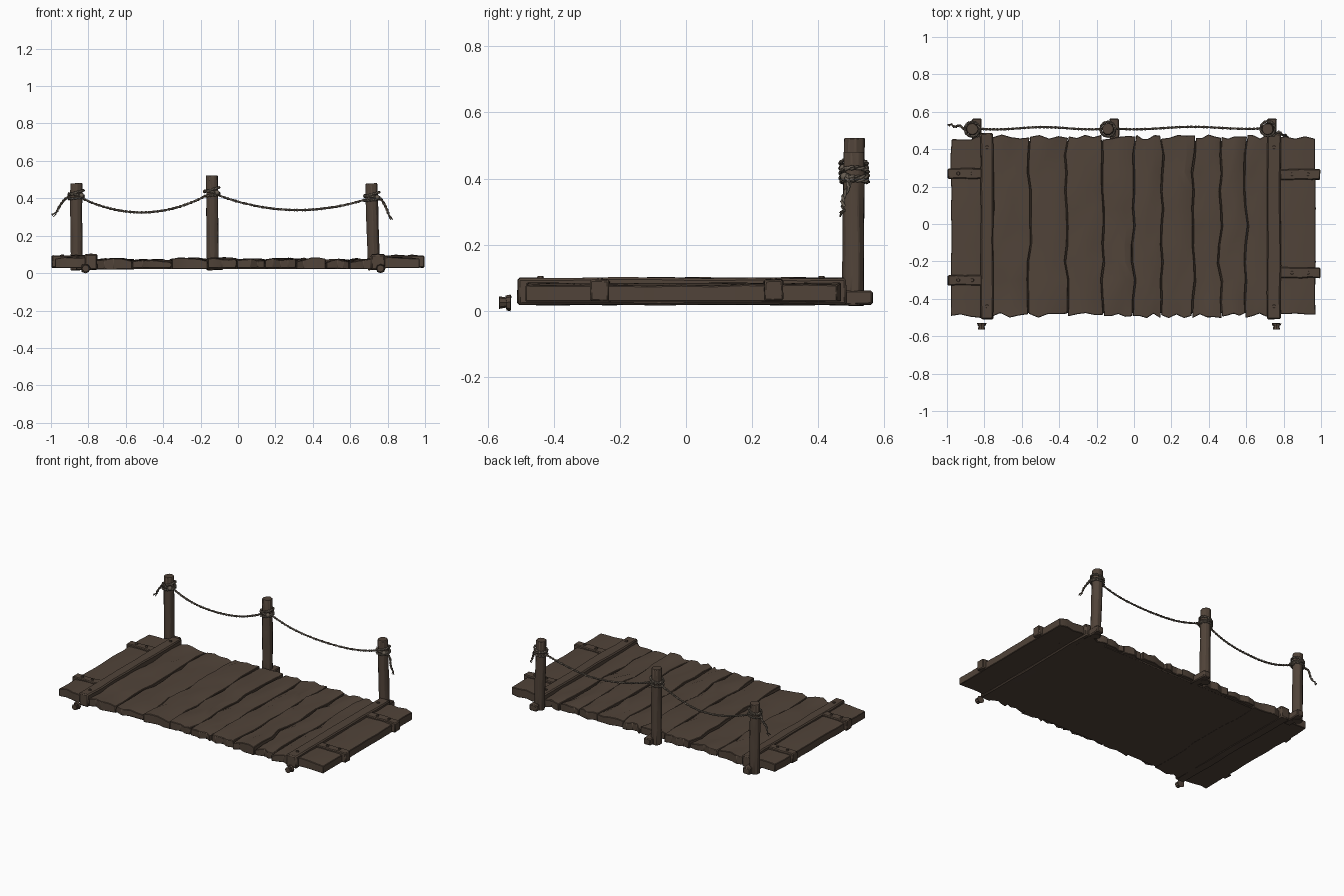
import bpy, bmesh, math, random
from mathutils import Vector, Matrix

random.seed(4)
if "Cube" in bpy.data.objects:
    bpy.data.objects.remove(bpy.data.objects["Cube"])


def material(name, color):
    m = bpy.data.materials.new(name)
    m.use_nodes = True
    m.diffuse_color = color
    m.node_tree.nodes["Principled BSDF"].inputs["Base Color"].default_value = color
    return m


WOOD = material("weathered_wood", (0.082, 0.057, 0.041, 1))
ROPE = material("rope_fibre", (0.135, 0.11, 0.085, 1))


def rnd(a):
    return random.uniform(-a, a)


def finish(bm, name, mat, bevel=0.0, angle=35):
    bmesh.ops.recalc_face_normals(bm, faces=bm.faces)
    me = bpy.data.meshes.new(name)
    bm.to_mesh(me)
    bm.free()
    ob = bpy.data.objects.new(name, me)
    bpy.context.collection.objects.link(ob)
    me.materials.append(mat)
    if bevel:
        mod = ob.modifiers.new("worn_edges", "BEVEL")
        mod.width, mod.segments, mod.limit_method = bevel, 1, "ANGLE"
    bpy.ops.object.select_all(action="DESELECT")
    ob.select_set(True)
    bpy.context.view_layer.objects.active = ob
    bpy.ops.object.shade_smooth_by_angle(angle=math.radians(angle))
    return ob


def beam(name, lo, hi, cuts=0, wobble=0.0, bevel=0.005):
    """Roughly hewn box between two corners."""
    lo, hi = Vector(lo), Vector(hi)
    bm = bmesh.new()
    bmesh.ops.create_cube(bm, size=1)
    if cuts:
        axis = max(range(3), key=lambda i: hi[i] - lo[i])
        edges = [e for e in bm.edges if abs(e.verts[0].co[axis] - e.verts[1].co[axis]) > 0.5]
        bmesh.ops.subdivide_edges(bm, edges=edges, cuts=cuts)
    for v in bm.verts:
        v.co = Vector(((lo[i] + hi[i]) / 2 + v.co[i] * (hi[i] - lo[i]) + rnd(wobble)) for i in range(3))
    return finish(bm, name, WOOD, bevel)


def cylinder(name, base, top, r1, r2, sides=8, wobble=0.0, bevel=0.0, cuts=0):
    base, top = Vector(base), Vector(top)
    d = top - base
    bm = bmesh.new()
    bmesh.ops.create_cone(bm, cap_ends=True, segments=sides, radius1=r1, radius2=r2, depth=d.length)
    if cuts:
        edges = [e for e in bm.edges if abs(e.verts[0].co.z - e.verts[1].co.z) > d.length / 2]
        bmesh.ops.subdivide_edges(bm, edges=edges, cuts=cuts)
    for v in bm.verts:
        v.co += Vector((rnd(wobble), rnd(wobble), rnd(wobble)))
    turn = d.to_track_quat("Z", "Y").to_matrix().to_4x4()
    bm.transform(Matrix.Translation((base + top) / 2) @ turn)
    return finish(bm, name, WOOD, bevel)


# Deck planks: neighbouring planks share the same wavy seam
ROWS, COLS = 10, 4


def seam(x, amount):
    return [x + rnd(amount) for _ in range(ROWS + 1)]


def plank(name, left, right, z_low, z_top, rough):
    bm = bmesh.new()
    bmesh.ops.create_grid(bm, x_segments=COLS, y_segments=ROWS, size=0.5)
    front = [-0.49 + rnd(0.014) for _ in range(COLS + 1)]
    back = [0.465 + rnd(0.014) for _ in range(COLS + 1)]
    twist = rnd(rough)
    for v in bm.verts:
        c, r = round((v.co.x + 0.5) * COLS), round((v.co.y + 0.5) * ROWS)
        u, t = c / COLS, r / ROWS
        v.co.x = left[r] + 0.002 + u * (right[r] - left[r] - 0.004)
        v.co.y = front[c] + t * (back[c] - front[c])
        edge = 0.006 if c in (0, COLS) else 0
        v.co.z = z_top - edge + rnd(rough) + twist * (u - 0.5) * math.cos(3 * t)
    ext = bmesh.ops.extrude_face_region(bm, geom=list(bm.faces), use_keep_orig=True)
    for v in ext["geom"]:
        if isinstance(v, bmesh.types.BMVert):
            v.co.z = z_low
    return finish(bm, name, WOOD, 0.003, 28)


bounds = [-0.76, -0.56, -0.36, -0.17, 0.0, 0.15, 0.32, 0.46, 0.6, 0.75]
seams = [seam(x, 0.011) for x in bounds]
for i in range(len(bounds) - 1):
    plank(f"deck_plank_{i + 1}", seams[i], seams[i + 1], 0.024 + rnd(0.004), 0.074 + rnd(0.005), 0.007)
plank("right_end_plank", seam(-0.98, 0.004), seam(-0.765, 0.003), 0.028, 0.083, 0.003)
plank("left_end_plank", seam(0.755, 0.003), seam(0.97, 0.004), 0.028, 0.083, 0.003)
beam("deck_underside", (-0.8, -0.475, 0.021), (0.77, 0.445, 0.05))


# Cross beams, end straps and their nails
def nail(name, x, y, z):
    cylinder(name, (x, y, z - 0.012), (x, y, z + 0.006), 0.012, 0.009, 6)


for side, x0, x1 in (("right", -0.82, -0.752), ("left", 0.712, 0.785)):
    beam(f"{side}_cross_beam", (x0, -0.51, 0.018), (x1, 0.485, 0.1), 6, 0.003, 0.007)
    for n, y in (("front", -0.44), ("back", 0.41)):
        nail(f"{side}_{n}_beam_nail", (x0 + x1) / 2, y, 0.1)

for name, x0, x1, y in (("right_back", -0.995, -0.81, 0.27), ("right_front", -0.995, -0.81, -0.3),
                        ("left_back", 0.78, 0.995, 0.265), ("left_front", 0.78, 0.995, -0.26)):
    beam(f"{name}_strap", (x0, y - 0.028, 0.03), (x1, y + 0.028, 0.094), 3, 0.003)
    for k in (0.3, 0.7):
        nail(f"{name}_strap_nail", x0 + k * (x1 - x0), y, 0.094)

# Front pegs with flared heads
for side, x in (("right", -0.815), ("left", 0.762)):
    cylinder(f"{side}_peg_head", (x, -0.53, 0.025), (x, -0.544, 0.025), 0.026, 0.022, 8, 0.002)
    cylinder(f"{side}_peg_shaft", (x, -0.54, 0.025), (x, -0.564, 0.025), 0.015, 0.019, 8, 0.001)

# Posts with a short stub beam behind each foot
posts = (("right", -0.862, -0.865, 0.48, -0.84), ("middle", -0.135, -0.14, 0.523, -0.105),
         ("left", 0.728, 0.714, 0.48, 0.738))
for name, xb, xt, h, xs in posts:
    cylinder(f"{name}_post", (xb, 0.505, 0.016), (xt, 0.508, h), 0.034, 0.033, 9, 0.002, 0.003, 4)
    beam(f"{name}_post_stub", (xs - 0.025, 0.43, 0.018), (xs + 0.025, 0.564, 0.062), 1, 0.002)


# Twisted rope: two strands winding about a path
def rope(name, path, radius=0.0045, twist=150):
    cu = bpy.data.curves.new(name, "CURVE")
    cu.dimensions, cu.bevel_depth, cu.bevel_resolution, cu.use_fill_caps = "3D", radius, 1, True
    for phase in (0, math.pi):
        sp = cu.splines.new("POLY")
        sp.points.add(len(path) - 1)
        run = 0
        for i, p in enumerate(path):
            t = (path[min(i + 1, len(path) - 1)] - path[max(i - 1, 0)]).normalized()
            side = t.cross(Vector((0, 0, 1))).normalized()
            up = side.cross(t)
            run += (p - path[i - 1]).length if i else 0
            a = run * twist + phase
            sp.points[i].co = (*(p + (side * math.cos(a) + up * math.sin(a)) * radius * 0.8), 1)
    cu.materials.append(ROPE)
    ob = bpy.data.objects.new(name, cu)
    bpy.context.collection.objects.link(ob)
    bpy.ops.object.select_all(action="DESELECT")
    ob.select_set(True)
    bpy.context.view_layer.objects.active = ob
    bpy.ops.object.convert(target="MESH")
    bpy.ops.object.shade_smooth_by_angle(angle=math.radians(60))


def hang(a, b, sag, n=60):
    a, b = Vector(a), Vector(b)
    return [a.lerp(b, i / n) - Vector((0, 0.006 * math.sin(9 * i / n), 4 * sag * (i / n) * (1 - i / n)))
            for i in range(n + 1)]


knots = [Vector((-0.865, 0.512, 0.415)), Vector((-0.14, 0.512, 0.43)), Vector((0.716, 0.515, 0.405))]
rope("right_rope_span", hang(knots[0], knots[1], 0.098))
rope("left_rope_span", hang(knots[1], knots[2], 0.08))

# Loops wound about each post, plus a knot
for (name, *_), k in zip(posts, knots):
    for j, (dz, tilt) in enumerate(((-0.014, 0.12), (0.004, -0.15), (0.016, 0.3))):
        ring = [k + Vector((0.039 * math.cos(a), 0.039 * math.sin(a) - 0.005,
                            dz + tilt * 0.039 * math.cos(a)))
                for a in (math.tau * i / 28 for i in range(29))]
        rope(f"{name}_rope_loop_{j + 1}", ring)
    bm = bmesh.new()
    bmesh.ops.create_icosphere(bm, subdivisions=2, radius=0.014)
    bm.transform(Matrix.Translation(k + Vector((0.028, -0.035, 0))))
    finish(bm, f"{name}_rope_knot", ROPE, 0, 60)

# Loose tails with frayed ends
for name, a, b in (("right", knots[0] + Vector((-0.03, 0, -0.005)), Vector((-0.968, 0.527, 0.33))),
                   ("left", knots[2] + Vector((0.03, -0.02, 0.005)), Vector((0.805, 0.478, 0.315)))):
    rope(f"{name}_rope_tail", hang(a, b, -0.018, 20))
    out = (b - a).normalized()
    for j in range(4):
        tip = b + out * 0.03 + Vector((rnd(0.008), rnd(0.01), rnd(0.008)))
        rope(f"{name}_rope_fray_{j + 1}", hang(b - out * 0.01, tip, 0.003, 4), 0.0018)
